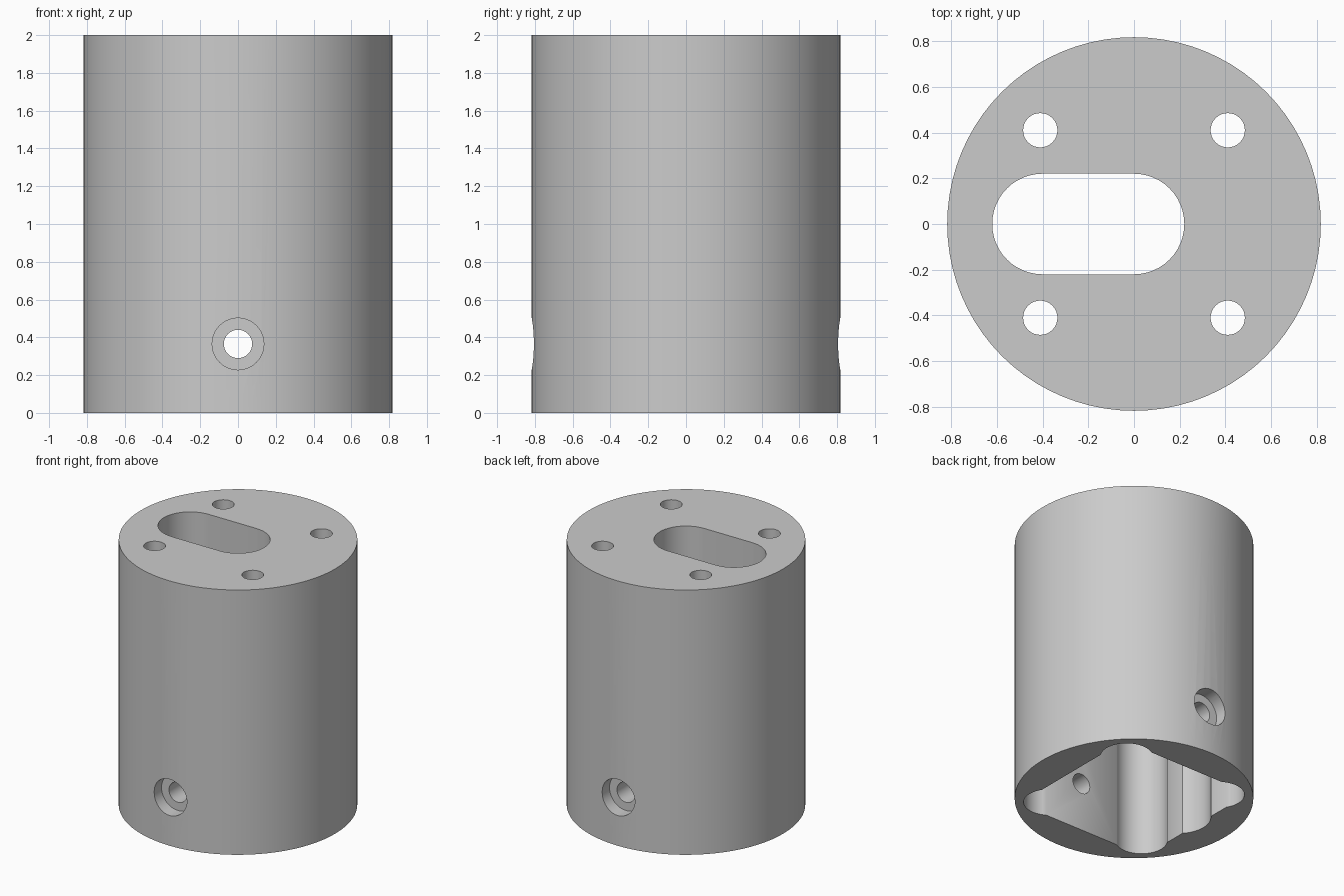
import bpy, bmesh
from math import cos, sin, radians, acos, degrees
from mathutils import Matrix

default = bpy.data.objects.get("Cube")
if default:
    bpy.data.objects.remove(default, do_unlink=True)

RADIUS, HEIGHT = 0.817, 2.0
CEILING = 1.45                    # top of the motor cavity
CAVITY_HALF = 0.56
SCREW_POS, SCREW_R, LOBE_R = 0.41, 0.075, 0.178
BOLT_Z, BOLT_R, BORE_R, BORE_DEPTH = 0.365, 0.075, 0.137, 0.1


def arc(cx, cy, r, start, end, steps):
    """Points along an arc, angles in degrees, both ends included."""
    angles = [radians(start + (end - start) * i / steps) for i in range(steps + 1)]
    return [(cx + r * cos(a), cy + r * sin(a)) for a in angles]


def circle(r, steps, cx=0, cy=0):
    return arc(cx, cy, r, 0, 360, steps)[:-1]


def prism(name, profile, low, high, matrix=Matrix()):
    """Extrude a closed profile along z, then place it."""
    bm = bmesh.new()
    base = bm.faces.new([bm.verts.new((x, y, low)) for x, y in profile])
    top = bmesh.ops.extrude_face_region(bm, geom=[base])["geom"]
    bmesh.ops.translate(bm, vec=(0, 0, high - low),
                        verts=[v for v in top if isinstance(v, bmesh.types.BMVert)])
    bmesh.ops.transform(bm, matrix=matrix, verts=bm.verts)
    bmesh.ops.recalc_face_normals(bm, faces=bm.faces)
    mesh = bpy.data.meshes.new(name)
    bm.to_mesh(mesh)
    bm.free()
    obj = bpy.data.objects.new(name, mesh)
    bpy.context.collection.objects.link(obj)
    return obj


def cut(target, cutter):
    """Subtract the cutter from the target and discard it."""
    cutter.hide_render = True
    mod = target.modifiers.new("cut", 'BOOLEAN')
    mod.operation = 'DIFFERENCE'
    mod.solver = 'EXACT'
    mod.object = cutter
    bpy.context.view_layer.objects.active = target
    bpy.ops.object.modifier_apply(modifier=mod.name)
    bpy.data.objects.remove(cutter, do_unlink=True)


# Cylindrical body
housing = prism("housing", circle(RADIUS, 80), 0, HEIGHT)

# Square cavity with a round screw clearance lobe at each corner
lobe_start = degrees(acos((CAVITY_HALF - SCREW_POS) / LOBE_R))
cavity = []
for turn, sx, sy in ((0, 1, 1), (90, -1, 1), (180, -1, -1), (270, 1, -1)):
    cavity += arc(sx * SCREW_POS, sy * SCREW_POS, LOBE_R,
                  turn - lobe_start, turn + 90 + lobe_start, 20)
cut(housing, prism("cavity_cutter", cavity, -0.1, CEILING))

# Off-centre slot running the full height
slot = arc(0, 0, 0.22, -90, 90, 24) + arc(-0.4, 0, 0.22, 90, 270, 24)
cut(housing, prism("slot_cutter", slot, -0.1, HEIGHT + 0.1))

# Four screw holes through the top plate
for sx in (-1, 1):
    for sy in (-1, 1):
        hole = circle(SCREW_R, 32, sx * SCREW_POS, sy * SCREW_POS)
        cut(housing, prism("screw_cutter", hole, CEILING - 0.1, HEIGHT + 0.1))

# Counterbored bolt holes, front and back
for side in (-90, 90):
    place = Matrix.Translation((0, 0, BOLT_Z)) @ Matrix.Rotation(radians(side), 4, 'X')
    cut(housing, prism("bolt_cutter", circle(BOLT_R, 32), 0.3, 1, place))
    cut(housing, prism("bore_cutter", circle(BORE_R, 40), RADIUS - BORE_DEPTH, 1, place))

# Plain grey finish
grey = bpy.data.materials.new("grey")
grey.use_nodes = True
colour = (0.6, 0.6, 0.6, 1)
grey.diffuse_color = colour
grey.node_tree.nodes["Principled BSDF"].inputs["Base Color"].default_value = colour
housing.data.materials.clear()
housing.data.materials.append(grey)

# Smooth walls with crisp rims
bpy.ops.object.select_all(action='DESELECT')
housing.select_set(True)
bpy.context.view_layer.objects.active = housing
bpy.ops.object.shade_smooth_by_angle(angle=radians(30))
